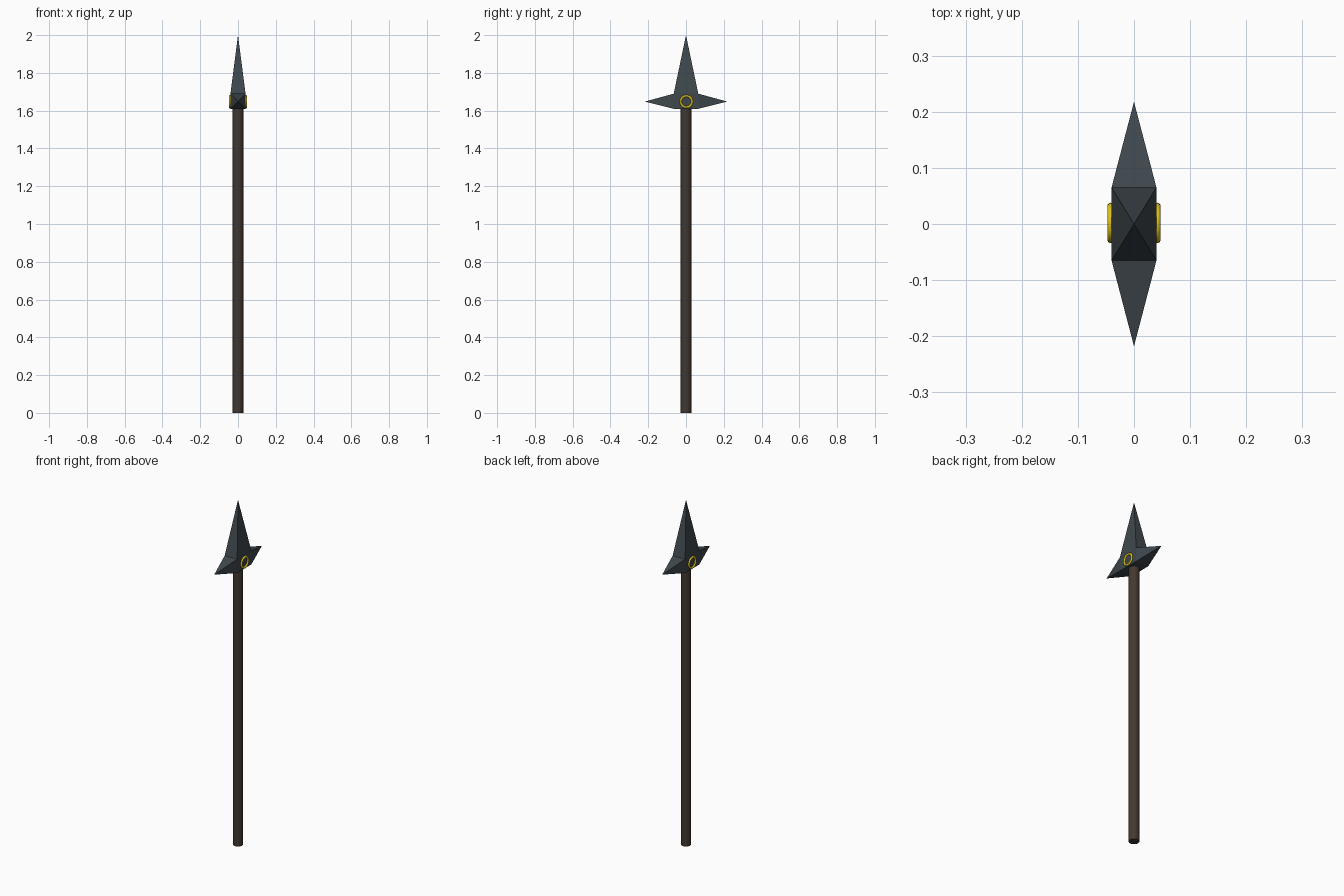
import bpy, bmesh, math
from mathutils import Vector

if "Cube" in bpy.data.objects:
    bpy.data.objects.remove(bpy.data.objects["Cube"])


def material(name, color):
    m = bpy.data.materials.new(name)
    m.diffuse_color = (*color, 1)
    m.use_nodes = True
    m.node_tree.nodes["Principled BSDF"].inputs["Base Color"].default_value = m.diffuse_color
    return m


wood = material("dark_wood", (0.055, 0.04, 0.03))
steel = material("dark_steel", (0.05, 0.065, 0.075))
gold = material("gold", (0.75, 0.55, 0.01))

HX, HY, Z0, Z1 = 0.04, 0.065, 1.61, 1.69
ZM = 1.648

# Wooden shaft
bpy.ops.mesh.primitive_cylinder_add(vertices=16, radius=0.028, depth=Z0 + 0.01,
                                    location=(0, 0, (Z0 + 0.01) / 2))
shaft = bpy.context.object
shaft.name = "shaft"
shaft.data.materials.append(wood)
bpy.ops.object.shade_smooth_by_angle(angle=math.radians(30))

# Spearhead: block with top and both side faces drawn out into points
bm = bmesh.new()
bmesh.ops.create_cube(bm, size=1)
for v in bm.verts:
    v.co = (v.co.x * 2 * HX, v.co.y * 2 * HY, Z0 if v.co.z < 0 else Z1)
bm.normal_update()
tips = [((0, 0, 1), (0, 0, 2.0)), ((0, 1, 0), (0, 0.218, ZM)), ((0, -1, 0), (0, -0.218, ZM))]
targets = [(f, tip) for n, tip in tips for f in bm.faces if f.normal.dot(Vector(n)) > 0.9]
for face, tip in targets:
    poke = bmesh.ops.poke(bm, faces=[face])
    poke["verts"][0].co = tip
bmesh.ops.recalc_face_normals(bm, faces=bm.faces)
mesh = bpy.data.meshes.new("spearhead")
bm.to_mesh(mesh)
bm.free()
mesh.materials.append(steel)
head = bpy.data.objects.new("spearhead", mesh)
bpy.context.collection.objects.link(head)

# Gold ring on each broad face
for side, label in ((1, "right"), (-1, "left")):
    bpy.ops.mesh.primitive_torus_add(major_radius=0.03, minor_radius=0.006,
                                     major_segments=32, minor_segments=10,
                                     location=(side * 0.0415, 0.002, ZM),
                                     rotation=(0, math.pi / 2, 0))
    ring = bpy.context.object
    ring.name = f"ring_{label}"
    ring.data.materials.append(gold)
    bpy.ops.object.shade_smooth_by_angle(angle=math.radians(60))
